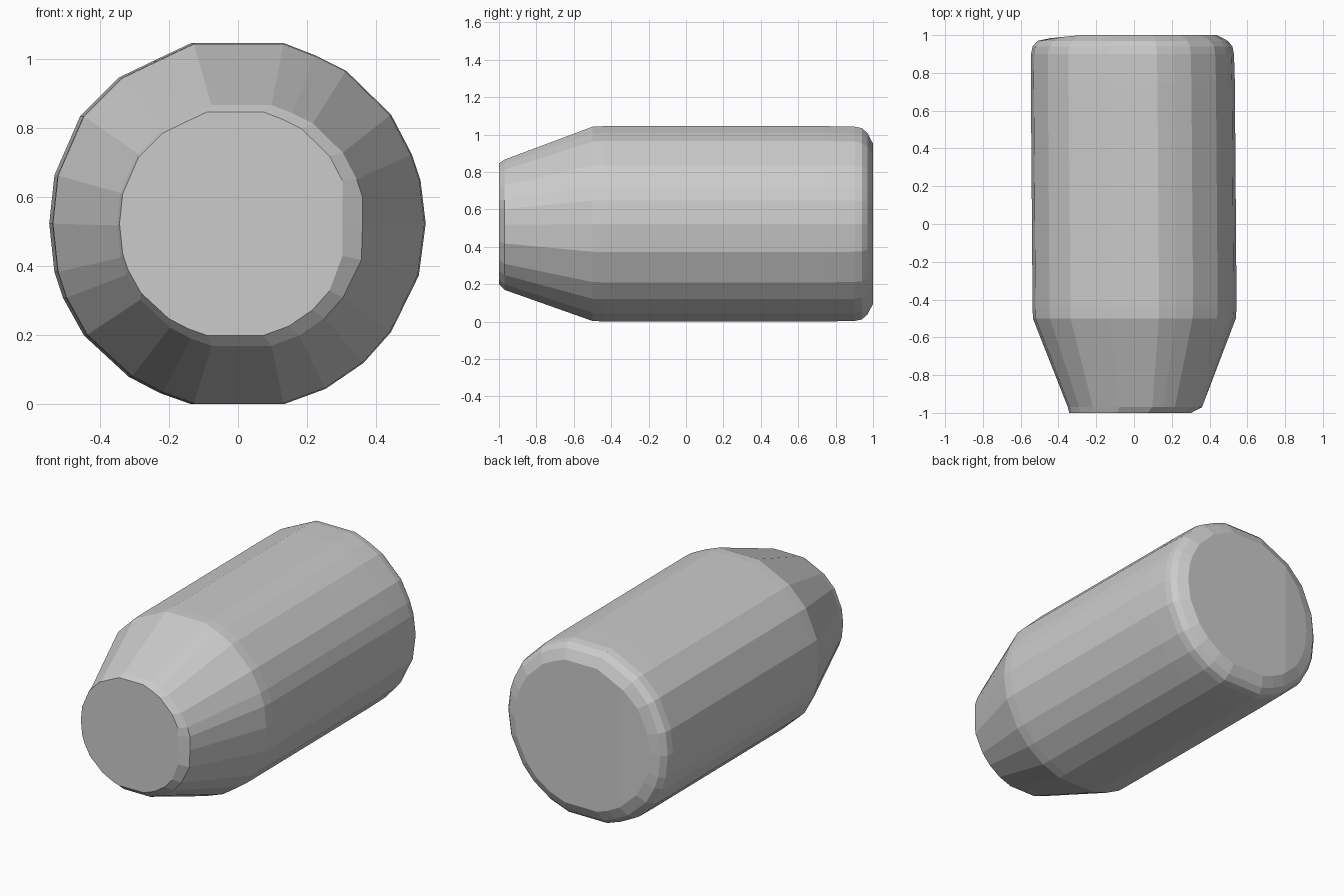
import bpy, bmesh

if "Cube" in bpy.data.objects:
    bpy.data.objects.remove(bpy.data.objects["Cube"])

CZ = 0.523
# Faceted cross-section (x, z - centre), clockwise from the top flat
SECTION = [(0.13, .522), (0.22, .487), (0.31, .442), (0.44, .315), (0.50, .20), (0.525, .125),
           (0.54, 0), (0.52, -.15), (0.44, -.313), (0.36, -.403), (0.25, -.478), (0.13, -.522),
           (-0.13, -.522), (-0.22, -.49), (-0.31, -.443), (-0.44, -.323), (-0.50, -.215),
           (-0.525, -.14), (-0.54, 0), (-0.525, .14), (-0.45, .312), (-0.34, .422),
           (-0.24, .47), (-0.13, .522)]
# Rings from nose to tail: y, scale, x shift, z shift, right-hand flat limit
RINGS = [(-1.00, .620, -.008, 0, .302),
         (-0.97, .667, .010, -.005, .360),
         (-0.50, .995, .002, 0, 9),
         (-0.44, 1.0, .003, 0, 9),
         (0.75, 1.0, -.006, 0, 9),
         (0.90, .995, -.008, 0, 9),
         (0.94, .980, -.008, 0, 9),
         (0.97, .930, -.006, 0, 9),
         (1.00, .820, -.004, 0, 9)]

bm = bmesh.new()
rings = []
for y, s, dx, dz, lim in RINGS:
    rings.append([bm.verts.new((min(x * s + dx, lim), y, CZ + z * s + dz)) for x, z in SECTION])

# Side walls
n = len(SECTION)
for a, b in zip(rings, rings[1:]):
    for i in range(n):
        j = (i + 1) % n
        bm.faces.new((a[i], a[j], b[j], b[i]))

# End caps
bm.faces.new(rings[0])
cap = bm.faces.new(rings[-1])

# Tail cap has a slightly tilted panel on the left
bmesh.ops.bisect_plane(bm, geom=[cap] + list(cap.edges) + list(cap.verts),
                       plane_co=(-.28, 1, 0), plane_no=(1, 0, 0), dist=1e-5)
for v in bm.verts:
    if v.co.y > .995 and v.co.x < -.28:
        v.co.y -= (-.28 - v.co.x) * .1
bmesh.ops.recalc_face_normals(bm, faces=bm.faces)

mesh = bpy.data.meshes.new("tapered_barrel")
bm.to_mesh(mesh)
bm.free()
obj = bpy.data.objects.new("tapered_barrel", mesh)
bpy.context.collection.objects.link(obj)
